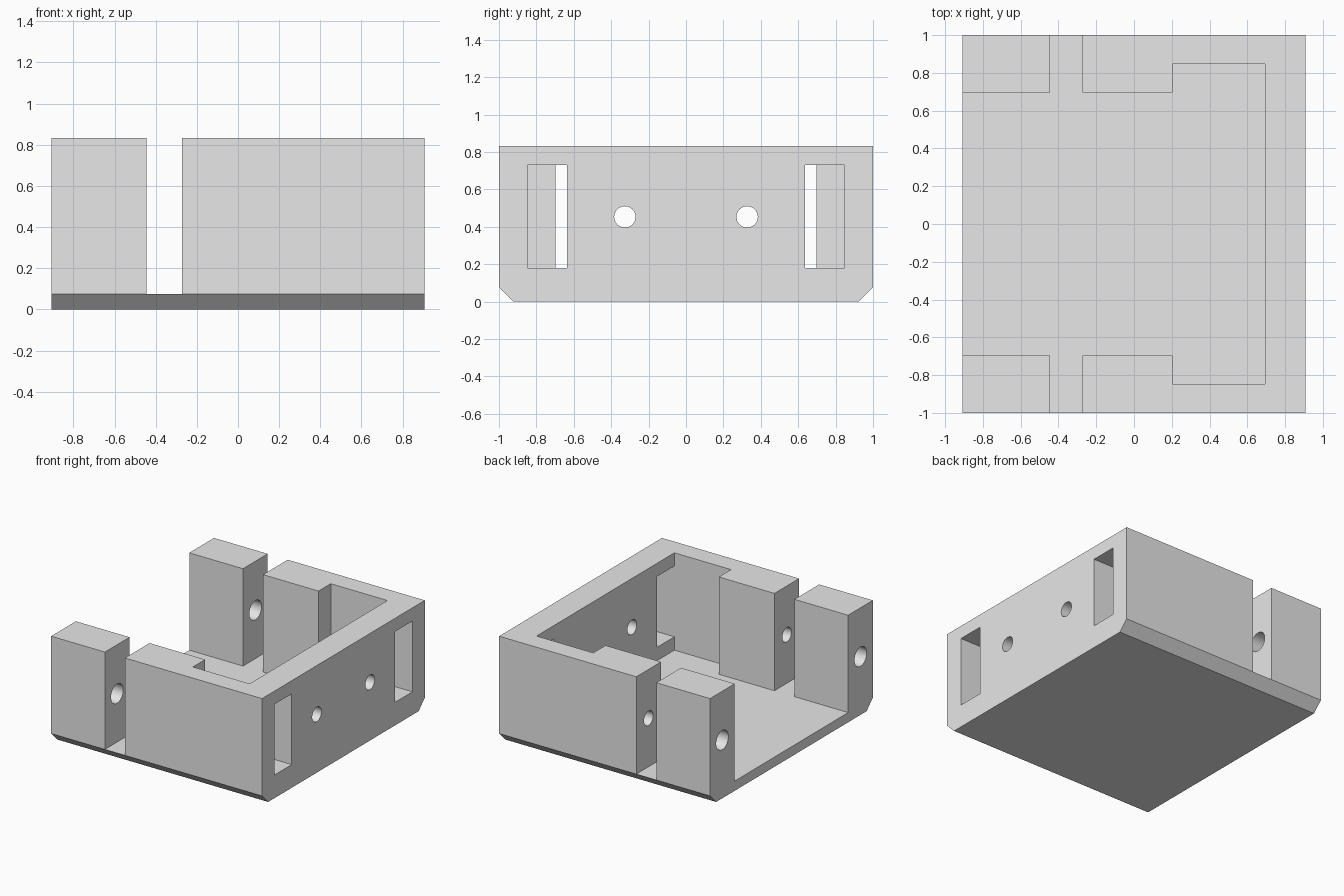
import bpy, bmesh, math
from mathutils import Vector, Matrix

if "Cube" in bpy.data.objects:
    bpy.data.objects.remove(bpy.data.objects["Cube"])

HX, HY, TOP, FLOOR = 0.907, 1.0, 0.833, 0.076
MID_Z = 0.453

grey = bpy.data.materials.new("light grey")
grey.diffuse_color = (0.8, 0.8, 0.8, 1)
grey.use_nodes = True
grey.node_tree.nodes["Principled BSDF"].inputs["Base Color"].default_value = grey.diffuse_color


def finish(name, bm):
    bmesh.ops.recalc_face_normals(bm, faces=bm.faces)
    mesh = bpy.data.meshes.new(name)
    bm.to_mesh(mesh)
    bm.free()
    mesh.materials.append(grey)
    obj = bpy.data.objects.new(name, mesh)
    bpy.context.collection.objects.link(obj)
    return obj


def prism(name, points, offset):
    """Extrude a closed 3D outline along an offset vector."""
    bm = bmesh.new()
    face = bm.faces.new([bm.verts.new(p) for p in points])
    made = bmesh.ops.extrude_face_region(bm, geom=[face])["geom"]
    verts = [v for v in made if isinstance(v, bmesh.types.BMVert)]
    bmesh.ops.translate(bm, verts=verts, vec=Vector(offset))
    return finish(name, bm)


def bore(name, x0, x1, y, radius):
    """Round cutter running along x."""
    bm = bmesh.new()
    place = Matrix.Translation(((x0 + x1) / 2, y, MID_Z)) @ Matrix.Rotation(math.pi / 2, 4, 'Y')
    bmesh.ops.create_cone(bm, cap_ends=True, segments=32, radius1=radius,
                          radius2=radius, depth=x1 - x0, matrix=place)
    return finish(name, bm)


# Solid block with both lower long edges chamfered
half = [(HY - FLOOR, 0), (HY, FLOOR), (HY, TOP)]
section = half + [(-y, z) for y, z in reversed(half)]
body = prism("bracket_body", [(-HX, y, z) for y, z in section], (2 * HX, 0, 0))

# Open cavity, stepped near the end wall, with the side gaps in the same outline
side = [(-1.2, 0.697), (-0.445, 0.697), (-0.445, 1.2), (-0.273, 1.2),
        (-0.273, 0.697), (0.205, 0.697), (0.205, 0.847), (0.693, 0.847)]
plan = side + [(x, -y) for x, y in reversed(side)]
cutters = [prism("cavity_cutter", [(x, y, FLOOR) for x, y in plan], (0, 0, 1.2))]

for s in (1, -1):
    # Tall slot through the end wall
    rect = [(0.635, 0.18), (0.847, 0.18), (0.847, 0.73), (0.635, 0.73)]
    cutters.append(prism("slot_cutter", [(0.6, s * y, z) for y, z in rect], (0.6, 0, 0)))
    # Screw hole in the end wall, clearance hole in the post, blind hole in the side block
    cutters.append(bore("wall_hole_cutter", 0.6, 1.1, s * 0.327, 0.057))
    cutters.append(bore("post_hole_cutter", -1.1, -0.36, s * 0.85, 0.075))
    cutters.append(bore("block_hole_cutter", -0.36, 0.1, s * 0.85, 0.056))

# Apply all cuts
bpy.context.view_layer.objects.active = body
for cutter in cutters:
    mod = body.modifiers.new("cut", 'BOOLEAN')
    mod.operation = 'DIFFERENCE'
    mod.solver = 'EXACT'
    mod.object = cutter
    bpy.ops.object.modifier_apply(modifier=mod.name)
    bpy.data.objects.remove(cutter, do_unlink=True)

# Smooth bores, sharp edges elsewhere
body.select_set(True)
bpy.ops.object.shade_smooth_by_angle(angle=math.radians(30))
